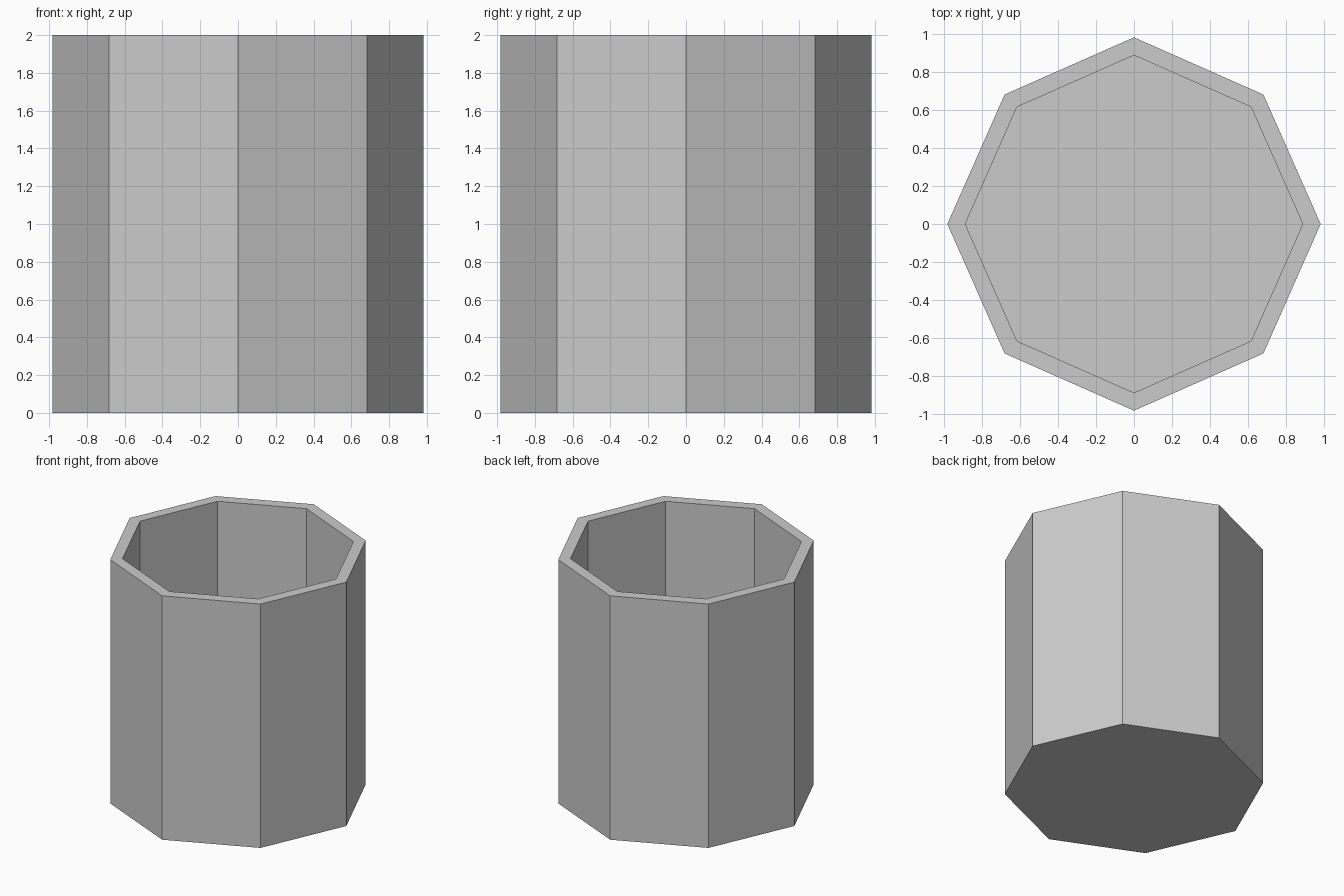
import bpy, bmesh, math

if "Cube" in bpy.data.objects:
    bpy.data.objects.remove(bpy.data.objects["Cube"])

HEIGHT = 2.0
FLOOR = 0.1


def ring(bm, scale, z):
    """Eight-sided ring; the diagonal corners sit slightly further in."""
    verts = []
    for i in range(8):
        r = (0.983 if i % 2 == 0 else 0.964) * scale
        a = i * math.pi / 4
        verts.append(bm.verts.new((r * math.cos(a), r * math.sin(a), z)))
    return verts


def bridge(bm, a, b):
    for i in range(8):
        j = (i + 1) % 8
        bm.faces.new((a[i], a[j], b[j], b[i]))


# Open octagonal container: outer wall, rim, inner wall, floor
bm = bmesh.new()
rings = [ring(bm, 1.0, 0), ring(bm, 1.0, HEIGHT),
         ring(bm, 0.904, HEIGHT), ring(bm, 0.904, FLOOR)]
for lower, upper in zip(rings, rings[1:]):
    bridge(bm, lower, upper)
bm.faces.new(rings[0][::-1])
bm.faces.new(rings[-1])
bmesh.ops.recalc_face_normals(bm, faces=bm.faces)

mesh = bpy.data.meshes.new("octagonal_container")
bm.to_mesh(mesh)
bm.free()
bpy.context.collection.objects.link(bpy.data.objects.new("octagonal_container", mesh))
